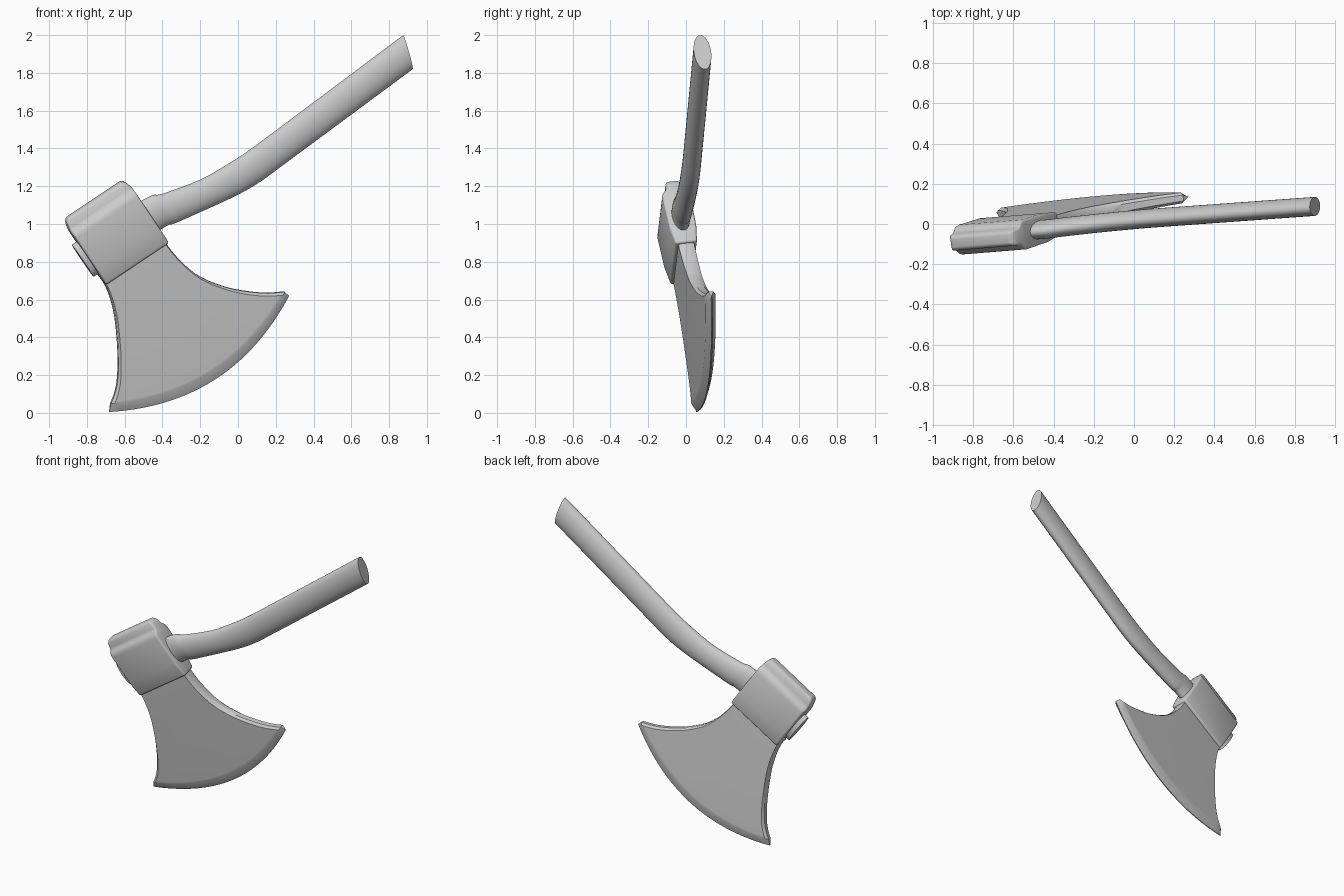
import bpy
from math import sin, cos, pi
from mathutils import Vector

if "Cube" in bpy.data.objects:
    bpy.data.objects.remove(bpy.data.objects["Cube"])

# The whole axe lies in one slightly tilted plane: y = A + B*x + C*z
A, B, C = 0.164, 0.157, -0.114
N = Vector((-B, 1, -C)).normalized()


def place(x, z, d):
    """Point (x, z) of the front view on the tilted plane, moved d along its normal."""
    return Vector((x, A + B * x + C * z, z)) + N * d


def spline(rows, steps):
    """Catmull-Rom through rows of numbers."""
    pts = [rows[0]] + rows + [rows[-1]]
    out = []
    for p0, p1, p2, p3 in zip(pts, pts[1:], pts[2:], pts[3:]):
        for k in range(steps):
            t = k / steps
            out.append([0.5 * (2 * b + (c - a) * t + (2 * a - 5 * b + 4 * c - d) * t * t
                               + (3 * b - a - 3 * c + d) * t ** 3)
                        for a, b, c, d in zip(p0, p1, p2, p3)])
    return out + [list(rows[-1])]


def loft(name, rings, bevel=0, angle=0.6):
    n = len(rings[0])
    faces = [list(range(n)), [len(rings) * n - 1 - i for i in range(n)]]
    for r in range(len(rings) - 1):
        for i in range(n):
            j = (i + 1) % n
            faces.append((r * n + i, (r + 1) * n + i, (r + 1) * n + j, r * n + j))
    me = bpy.data.meshes.new(name)
    me.from_pydata([p for ring in rings for p in ring], [], faces)
    ob = bpy.data.objects.new(name, me)
    bpy.context.collection.objects.link(ob)
    bpy.ops.object.select_all(action='DESELECT')
    ob.select_set(True)
    bpy.context.view_layer.objects.active = ob
    bpy.ops.object.mode_set(mode='EDIT')
    bpy.ops.mesh.select_all(action='SELECT')
    bpy.ops.mesh.normals_make_consistent(inside=False)
    bpy.ops.object.mode_set(mode='OBJECT')
    if bevel:
        m = ob.modifiers.new("Bevel", 'BEVEL')
        m.width, m.segments, m.limit_method, m.angle_limit = bevel, 3, 'ANGLE', 0.35
        bpy.ops.object.modifier_apply(modifier=m.name)
    bpy.ops.object.shade_smooth_by_angle(angle=angle)
    return ob


# Handle: oval sections given by upper and lower outline points (x, z, x, z)
sections = [(-.88, .89, -.765, .72), (-.50, 1.13, -.41, .97), (-.40, 1.16, -.33, 1.005),
            (-.20, 1.235, -.15, 1.085), (-.05, 1.32, 0, 1.155), (.05, 1.385, .12, 1.225),
            (.20, 1.495, .27, 1.335), (.875, 2.0, .925, 1.82)]
rings = []
for x1, z1, x2, z2 in spline(sections, 4):
    ring = []
    for k in range(32):
        c, s = cos(2 * pi * k / 32), sin(2 * pi * k / 32)
        ring.append(place((x1 + x2) / 2 + (x1 - x2) / 2 * c,
                          (z1 + z2) / 2 + (z1 - z2) / 2 * c, 0.046 * s))
    rings.append(ring)
loft("handle", rings)

# Head block: rectangles along the poll-to-blade direction (v, half thickness, end inset)
profile = [(0, .03, .025), (.02, .04, .008), (.06, .045, 0), (.085, .07, 0),
           (.11, .075, 0), (.30, .073, 0), (.405, .058, 0)]
rings = []
for v, h, inset in profile:
    ring = []
    for u, d in ((inset, -h), (.4 - inset, -h), (.4 - inset, h), (inset, h)):
        ring.append(place(-.93 + .832 * u + .555 * v, 1.02 + .555 * u - .832 * v, d))
    rings.append(ring)
loft("head_block", rings, bevel=0.012)

# Blade: rows from neck to edge (left x, z, right x, z, bulge, half thickness)
rows = [(-.75, .74, -.42, .96, 0, .042), (-.70, .67, -.37, .88, 0, .042),
        (-.66, .55, -.29, .79, .02, .040), (-.642, .42, -.19, .715, .05, .037),
        (-.635, .28, -.06, .665, .08, .034), (-.64, .17, .06, .642, .11, .031),
        (-.655, .10, .16, .635, .125, .029), (-.675, .05, .245, .642, .14, .027)]
edge = [(-.683, .005, .27, .62, .16, .003)]
ts = [0, .015] + [k / 20 for k in range(1, 20)] + [.985, 1]
rings = []
for x1, z1, x2, z2, bulge, h in spline(rows, 3) + edge:
    def point(t, side):
        b = bulge * 4 * t * (1 - t)
        thick = h * (0.55 if t in (0, 1) else 1)
        return place(x1 + (x2 - x1) * t + .54 * b, z1 + (z2 - z1) * t - .84 * b, side * thick)
    rings.append([point(t, -1) for t in ts] + [point(t, 1) for t in reversed(ts)])
loft("blade", rings)
